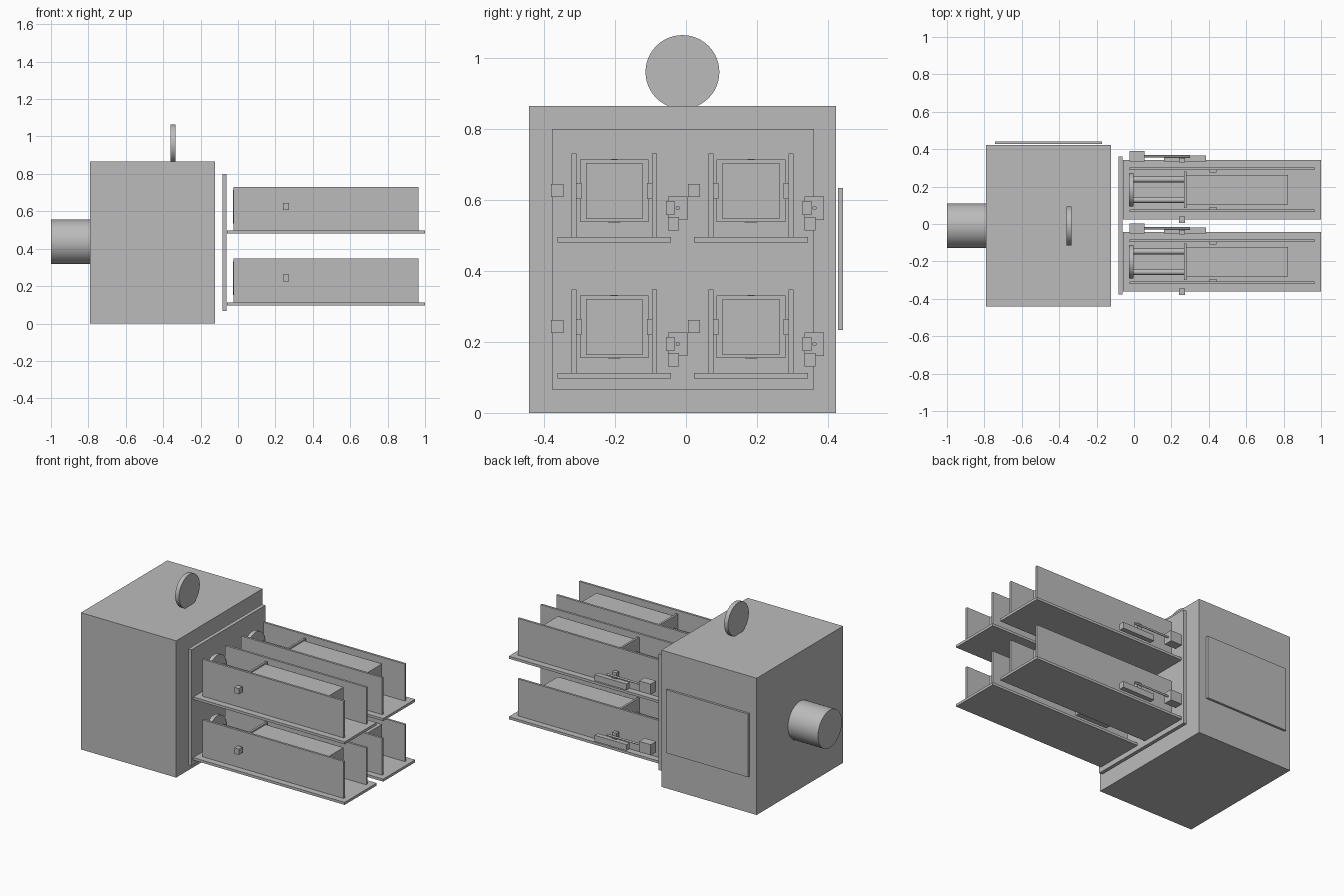
import bpy, math

cube = bpy.data.objects.get("Cube")
if cube:
    bpy.data.objects.remove(cube, do_unlink=True)

grey = bpy.data.materials.new("plain_grey")
grey.use_nodes = True
GREY = (0.5, 0.5, 0.5, 1)
grey.diffuse_color = GREY
grey.node_tree.nodes["Principled BSDF"].inputs["Base Color"].default_value = GREY


def box(name, x, y, z):
    """Box from (min, max) ranges on each axis."""
    ranges = (x, y, z)
    bpy.ops.mesh.primitive_cube_add(size=1, location=[(a + b) / 2 for a, b in ranges])
    ob = bpy.context.object
    ob.name = name
    ob.scale = [b - a for a, b in ranges]
    bpy.ops.object.transform_apply(location=False, rotation=False, scale=True)
    ob.data.materials.append(grey)
    return ob


def rod(name, x, y, z, radius, sides=48):
    """Cylinder lying along x."""
    bpy.ops.mesh.primitive_cylinder_add(
        vertices=sides, radius=radius, depth=x[1] - x[0],
        location=((x[0] + x[1]) / 2, y, z), rotation=(0, math.pi / 2, 0))
    ob = bpy.context.object
    ob.name = name
    ob.data.materials.append(grey)
    bpy.ops.object.shade_smooth_by_angle(angle=math.radians(35))
    return ob


# Main housing with its fittings
MID = -0.01
box("housing", (-0.79, -0.123), (-0.442, 0.422), (0, 0.865))
box("side_panel", (-0.743, -0.17), (0.428, 0.442), (0.234, 0.634))
box("front_plate", (-0.084, -0.061), (-0.377, 0.36), (0.066, 0.80))
rod("rear_inlet", (-1, -0.79), MID, 0.436, 0.119)
rod("top_dial", (-0.36, -0.333), MID, 0.96, 0.104)


def tray(tag, cy, z0):
    """One tray unit; cy is its centre line, z0 the top of its floor."""
    def part(name, x, y, z):
        box(f"{tag}_{name}", x, (cy + y[0], cy + y[1]), (z0 + z[0], z0 + z[1]))

    def bar(name, x, y, z, radius, sides=32):
        rod(f"{tag}_{name}", x, cy + y, z0 + z, radius, sides)

    part("floor", (-0.06, 1.0), (-0.16, 0.16), (-0.016, 0))
    # Side walls, guide tabs and paired piston rods
    for side, s in (("right", -1), ("left", 1)):
        part(f"{side}_wall", (-0.023, 0.965),
             sorted((s * 0.106, s * 0.12)), (0, 0.234))
        part(f"{side}_guide_tab", (0.405, 0.44),
             sorted((s * 0.092, s * 0.106)), (0.107, 0.152))
        bar(f"{side}_piston_rod", (-0.002, 0.267), s * 0.055, 0.129, 0.015)
    # Piston disc, push plate and carried block
    bar("piston_disc", (-0.026, -0.002), 0, 0.129, 0.09, 48)
    part("push_plate", (0.267, 0.28), (-0.097, 0.097), (0.042, 0.217))
    part("block", (0.28, 0.824), (-0.08, 0.08), (0.05, 0.208))
    # Sensor on the right, small actuator on the left
    part("sensor", (0.24, 0.272), (-0.178, -0.143), (0.112, 0.149))
    part("motor", (-0.025, 0.055), (0.151, 0.206), (0.047, 0.114))
    bar("actuator_rod", (0.055, 0.3), 0.179, 0.081, 0.006, 16)
    part("actuator_rail", (0.16, 0.385), (0.151, 0.182), (0.017, 0.056))
    part("actuator_slider", (0.24, 0.272), (0.145, 0.17), (0.062, 0.101))


for level, z0 in (("lower", 0.113), ("upper", 0.496)):
    for side, cy in (("right", -0.202), ("left", 0.183)):
        tray(f"{level}_{side}_tray", cy, z0)
